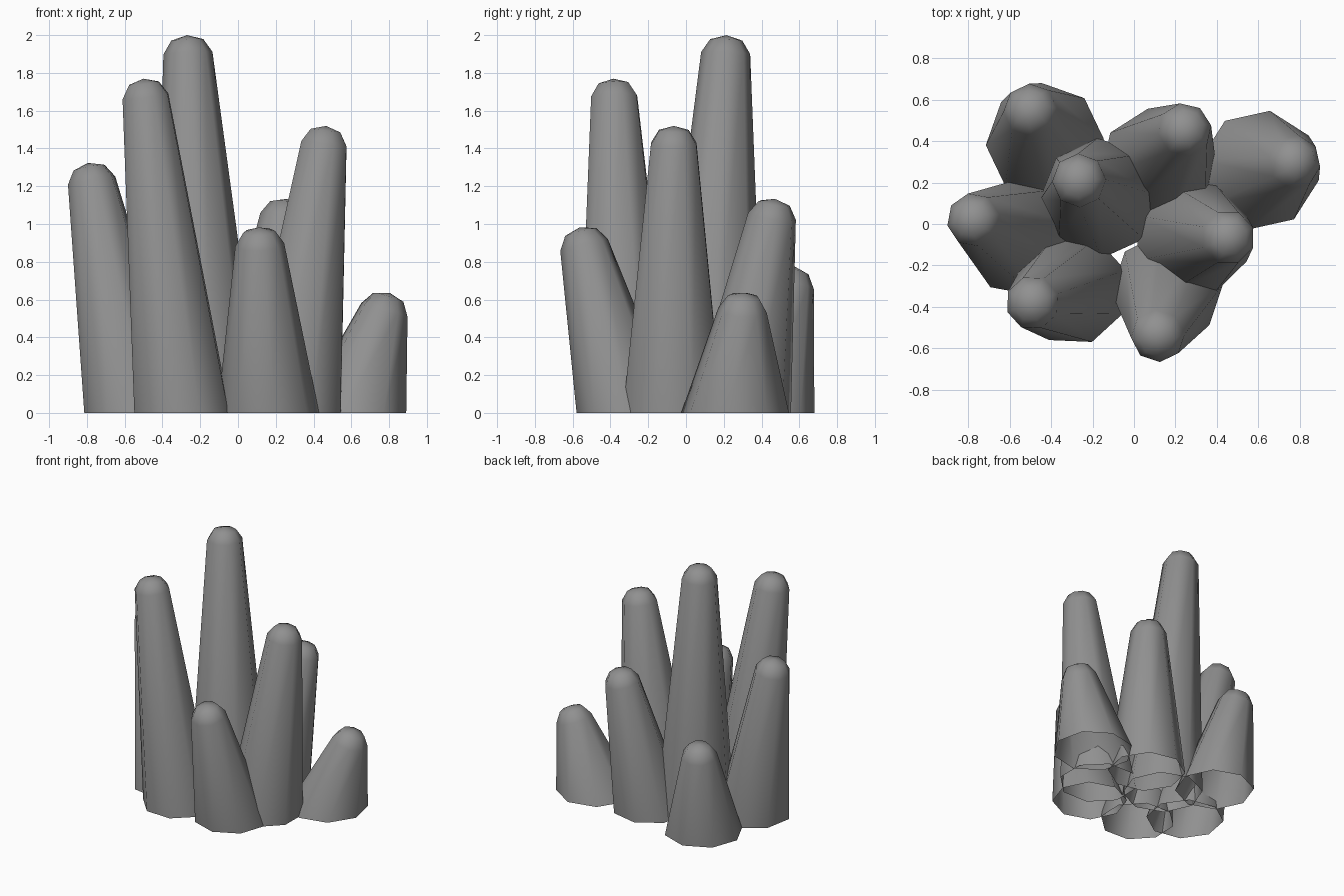
import bpy, bmesh
from math import sin, cos, pi, radians
from mathutils import Vector

if "Cube" in bpy.data.objects:
    bpy.data.objects.remove(bpy.data.objects["Cube"])

SIDES = 8

# base x, base y, base radius, top x, top y, top z, turn in degrees
COLUMNS = [
    (-0.165, 0.125, 0.29, -0.265, 0.21, 2.00, 2),
    (-0.295, -0.315, 0.27, -0.49, -0.38, 1.77, 20),
    (0.28, -0.07, 0.285, 0.455, -0.065, 1.52, 22),
    (0.16, -0.31, 0.27, 0.115, -0.54, 0.985, 4),
    (-0.54, -0.07, 0.28, -0.775, 0.02, 1.325, 12),
    (-0.43, 0.395, 0.285, -0.50, 0.55, 0.78, 3),
    (0.115, 0.28, 0.28, 0.245, 0.455, 1.135, 10),
    (0.605, 0.26, 0.29, 0.775, 0.30, 0.64, 35),
]

# dark grey stone
stone = bpy.data.materials.new("dark_grey")
stone.diffuse_color = (0.28, 0.28, 0.28, 1)
stone.use_nodes = True
stone.node_tree.nodes["Principled BSDF"].inputs["Base Color"].default_value = stone.diffuse_color


def column(name, bx, by, br, tx, ty, tz, turn):
    base = Vector((bx, by, 0))
    shoulder = Vector((tx, ty, tz - 0.095))
    axis = (shoulder - base).normalized()
    tilt = Vector((0, 0, 1)).rotation_difference(axis).to_matrix()
    bm = bmesh.new()

    def ring(centre, radius, tilted):
        verts = []
        for i in range(SIDES):
            a = radians(turn) + 2 * pi * i / SIDES
            p = Vector((radius * cos(a), radius * sin(a), 0))
            verts.append(bm.verts.new(centre + (tilt @ p if tilted else p)))
        return verts

    # flat open foot, leaning shaft, rounded tip
    rings = [ring(base, br, False),
             ring(shoulder, 0.13, True),
             ring(shoulder + axis * 0.07, 0.085, True)]
    tip = bm.verts.new(shoulder + axis * 0.095)
    for lo, hi in zip(rings, rings[1:]):
        for i in range(SIDES):
            j = (i + 1) % SIDES
            bm.faces.new((lo[i], lo[j], hi[j], hi[i]))
    for i in range(SIDES):
        bm.faces.new((rings[-1][i], rings[-1][(i + 1) % SIDES], tip))
    for f in bm.faces:
        f.smooth = True

    mesh = bpy.data.meshes.new(name)
    bm.to_mesh(mesh)
    bm.free()
    mesh.materials.append(stone)
    bpy.context.collection.objects.link(bpy.data.objects.new(name, mesh))


for n, spec in enumerate(COLUMNS, 1):
    column(f"column_{n}", *spec)
